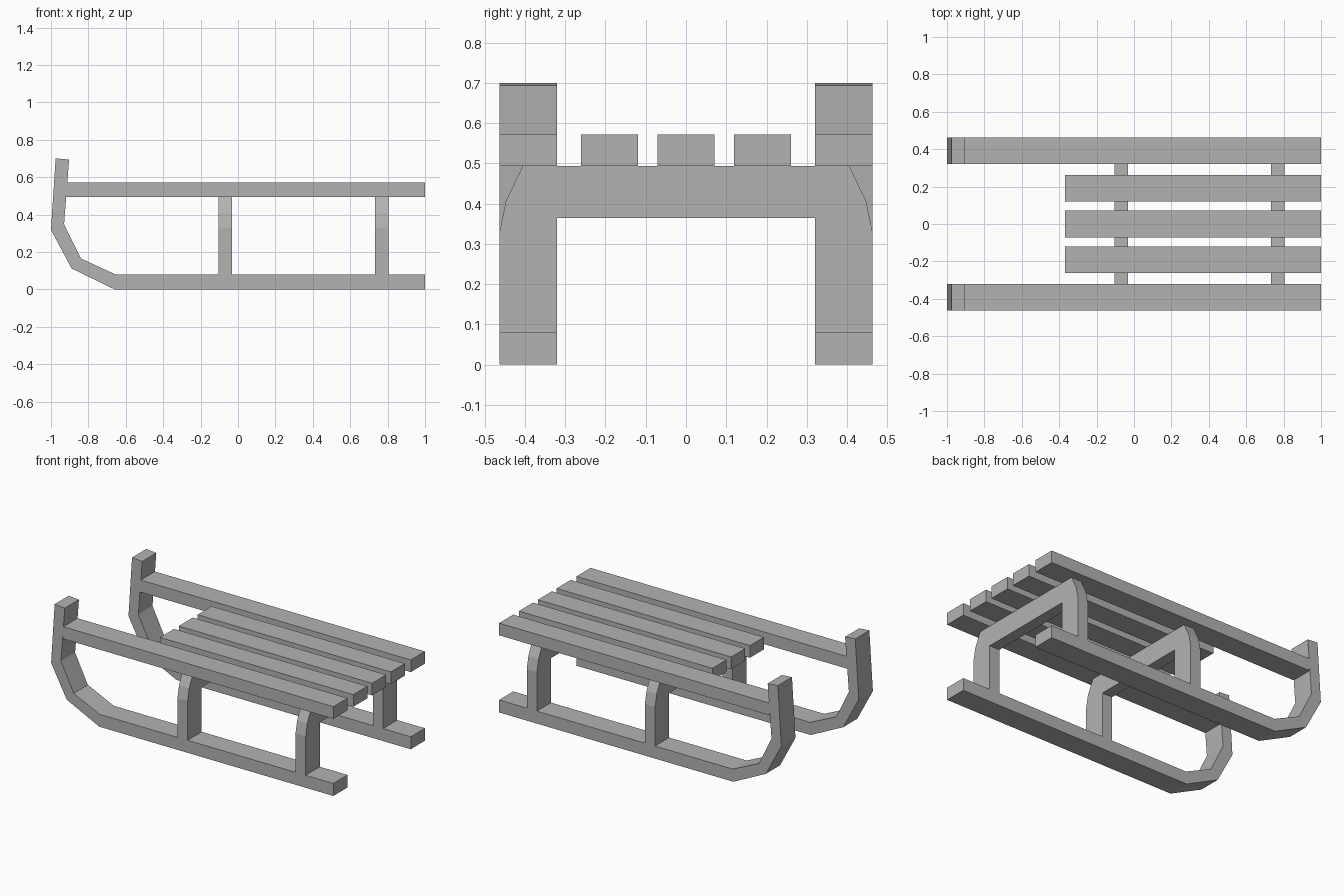
import bpy, bmesh

if "Cube" in bpy.data.objects:
    bpy.data.objects.remove(bpy.data.objects["Cube"])

grey = bpy.data.materials.new("painted grey")
grey.diffuse_color = (0.45, 0.45, 0.45, 1)
grey.use_nodes = True
grey.node_tree.nodes["Principled BSDF"].inputs["Base Color"].default_value = grey.diffuse_color

Y_IN, Y_OUT = 0.32, 0.463   # inner and outer side of the runners


def prism(name, points, offset):
    """Extrude a closed outline of 3D points by an offset vector."""
    bm = bmesh.new()
    face = bm.faces.new([bm.verts.new(p) for p in points])
    ext = bmesh.ops.extrude_face_region(bm, geom=[face])
    moved = [g for g in ext["geom"] if isinstance(g, bmesh.types.BMVert)]
    bmesh.ops.translate(bm, verts=moved, vec=offset)
    bmesh.ops.recalc_face_normals(bm, faces=bm.faces)
    mesh = bpy.data.meshes.new(name)
    bm.to_mesh(mesh)
    bm.free()
    mesh.materials.append(grey)
    obj = bpy.data.objects.new(name, mesh)
    bpy.context.collection.objects.link(obj)
    return obj


def bar(name, x0, x1, y0, y1, z0, z1):
    outline = [(x0, y0, z0), (x0, y1, z0), (x0, y1, z1), (x0, y0, z1)]
    return prism(name, outline, (x1 - x0, 0, 0))


# Curled runners with a straight rail above each
runner = [(1, 0), (-0.66, 0), (-0.89, 0.112), (-1, 0.318), (-0.975, 0.70),
          (-0.903, 0.694), (-0.93, 0.348), (-0.84, 0.165), (-0.655, 0.08), (1, 0.08)]
for side, y in (("front", -Y_OUT), ("back", Y_IN)):
    width = Y_OUT - Y_IN
    prism(side + "_runner", [(x, y, z) for x, z in runner], (0, width, 0))
    bar(side + "_rail", -0.917, 1, y, y + width, 0.494, 0.572)

# Seat slats
for i, y in enumerate((-0.19, 0, 0.19)):
    bar(f"seat_slat_{i + 1}", -0.37, 1, y - 0.071, y + 0.071, 0.494, 0.572)

# Arched supports: two legs joined by a crossbar with sloped shoulders
half = [(Y_IN, 0.365), (Y_IN, 0.08), (Y_OUT, 0.08),
        (Y_OUT, 0.33), (0.447, 0.407), (0.405, 0.494)]
arch = half + [(-y, z) for y, z in reversed(half)]
for name, x in (("middle_arch", -0.105), ("end_arch", 0.732)):
    prism(name, [(x, y, z) for y, z in arch], (0.072, 0, 0))
